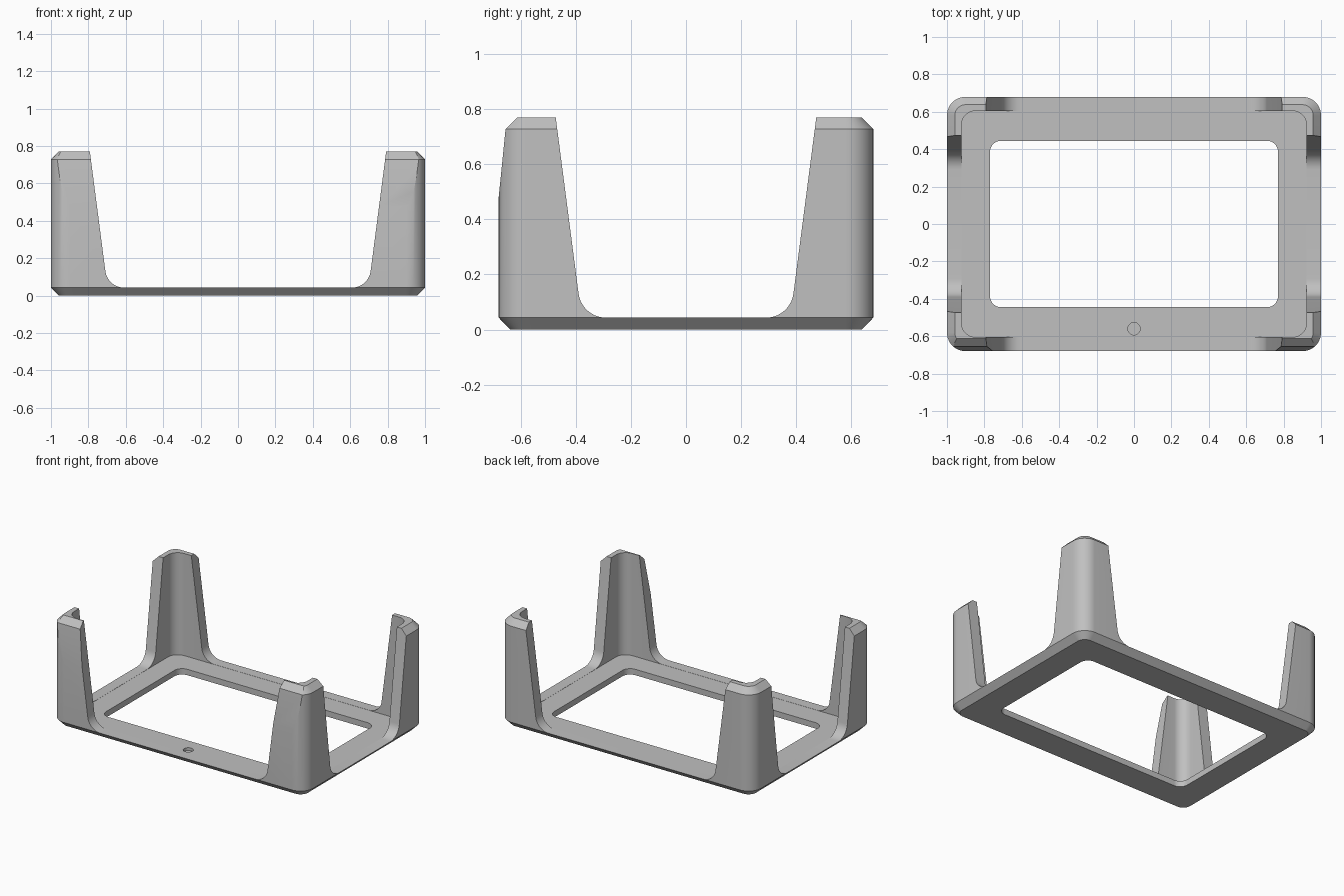
import bpy, bmesh, math
from mathutils import Vector

cube = bpy.data.objects.get("Cube")
if cube:
    bpy.data.objects.remove(cube, do_unlink=True)

HX, HY, HEIGHT = 1.0, 0.68, 0.77
FLOOR, CHAMFER, WALL = 0.043, 0.042, 0.078

grey = bpy.data.materials.new("plain grey")
grey.use_nodes = True
colour = (0.53, 0.53, 0.53, 1)
grey.diffuse_color = colour
grey.node_tree.nodes["Principled BSDF"].inputs["Base Color"].default_value = colour


def rounded_rect(hx, hy, r, steps=12):
    """Outline of a rounded rectangle, counter-clockwise."""
    points = []
    for i, (sx, sy) in enumerate([(1, 1), (-1, 1), (-1, -1), (1, -1)]):
        for k in range(steps + 1):
            a = math.pi / 2 * (i + k / steps)
            points.append((sx * (hx - r) + r * math.cos(a),
                           sy * (hy - r) + r * math.sin(a)))
    return points


def loft(name, rings):
    """Closed solid through rings of 3D points."""
    bm = bmesh.new()
    loops = [[bm.verts.new(p) for p in ring] for ring in rings]
    n = len(loops[0])
    for low, high in zip(loops, loops[1:]):
        for i in range(n):
            j = (i + 1) % n
            bm.faces.new((low[i], low[j], high[j], high[i]))
    bm.faces.new(loops[0][::-1])
    bm.faces.new(loops[-1])
    bmesh.ops.recalc_face_normals(bm, faces=bm.faces)
    mesh = bpy.data.meshes.new(name)
    bm.to_mesh(mesh)
    bm.free()
    obj = bpy.data.objects.new(name, mesh)
    bpy.context.collection.objects.link(obj)
    return obj


def prism(name, outline, z0, z1):
    return loft(name, [[(x, y, z) for x, y in outline] for z in (z0, z1)])


def gap_profile(top, side, r=0.1, steps=10):
    """Half-widths and heights of a flared gap with filleted feet."""
    slope = Vector((top - side, HEIGHT - 0.13))
    lean = math.atan2(slope.x, slope.y)
    half = [(top + slope.x * 0.2, HEIGHT + slope.y * 0.2)]
    cx, cz = side - r * math.cos(lean), FLOOR + r
    for k in range(steps + 1):
        a = -lean - (math.pi / 2 - lean) * k / steps
        half.append((cx + r * math.cos(a), cz + r * math.sin(a)))
    return half + [(-u, z) for u, z in reversed(half)]


# Outer body with chamfered bottom and top rims
body = loft("corner_post_frame", [
    [(x, y, z) for x, y in rounded_rect(HX - d, HY - d, 0.1 - d)]
    for z, d in ((0, CHAMFER), (FLOOR, 0), (HEIGHT - CHAMFER, 0), (HEIGHT, CHAMFER))])

# Sloped upper front and its rim chamfer
bm = bmesh.new()
bm.from_mesh(body.data)
for (y0, z0), (y1, z1) in (((-0.68, 0.48), (-0.655, 0.728)),
                           ((-0.655, 0.728), (-0.612, HEIGHT))):
    normal = Vector((0, -(z1 - z0), y1 - y0))
    cut = bmesh.ops.bisect_plane(bm, geom=bm.verts[:] + bm.edges[:] + bm.faces[:],
                                 plane_co=(0, y0, z0), plane_no=normal, clear_outer=True)
    edges = [e for e in cut["geom_cut"] if isinstance(e, bmesh.types.BMEdge)]
    bmesh.ops.holes_fill(bm, edges=[e for e in edges if e.is_boundary])
bmesh.ops.recalc_face_normals(bm, faces=bm.faces)
bm.to_mesh(body.data)
bm.free()

# Inner pocket, floor opening, gaps between posts and blind hole
dot = [(0.033 * math.cos(math.tau * k / 32), -0.56 + 0.033 * math.sin(math.tau * k / 32))
       for k in range(32)]
front_gap = gap_profile(0.792, 0.709)
side_gap = gap_profile(0.473, 0.39)
cutters = [
    prism("pocket_cutter", rounded_rect(HX - WALL, HY - WALL + 0.003, 0.075), FLOOR - 0.001, 1),
    prism("opening_cutter", rounded_rect(0.77, 0.445, 0.06), -0.1, 0.2),
    loft("front_gap_cutter", [[(u, y, z) for u, z in front_gap] for y in (-1, 1)]),
    loft("side_gap_cutter", [[(x, u, z) for u, z in side_gap] for x in (-1.3, 1.3)]),
    prism("hole_cutter", dot, 0.022, 0.2),
]
bpy.context.view_layer.objects.active = body
for cutter in cutters:
    cutter.hide_render = True
    mod = body.modifiers.new("cut", "BOOLEAN")
    mod.operation, mod.solver, mod.object = "DIFFERENCE", "EXACT", cutter
    bpy.ops.object.modifier_apply(modifier=mod.name)
    bpy.data.objects.remove(cutter, do_unlink=True)

# Finish
body.data.materials.clear()
body.data.materials.append(grey)
for poly in body.data.polygons:
    poly.material_index = 0
bpy.ops.object.select_all(action="DESELECT")
body.select_set(True)
bpy.ops.object.shade_smooth_by_angle(angle=math.radians(25))
